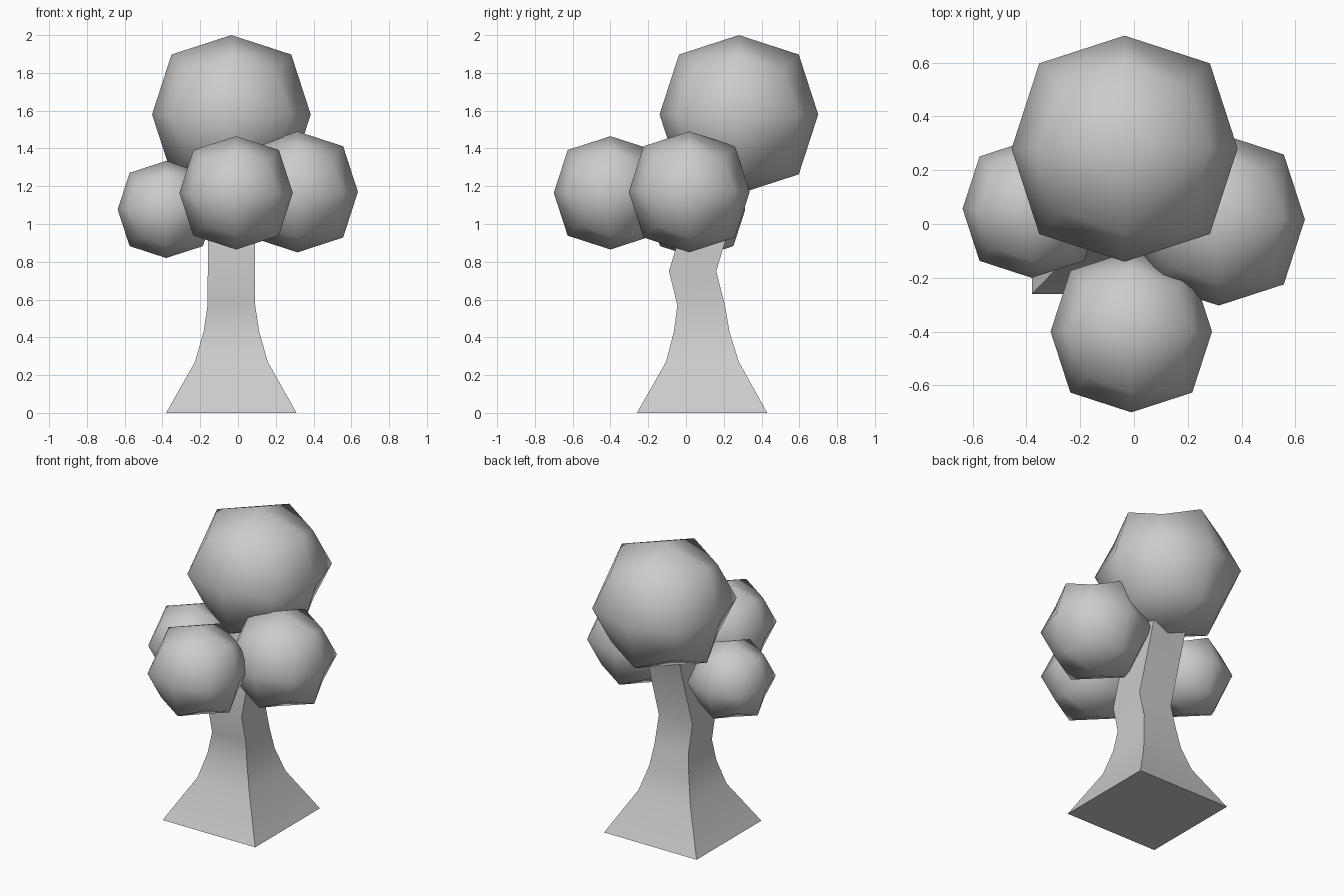
import bpy, bmesh, math

if "Cube" in bpy.data.objects:
    bpy.data.objects.remove(bpy.data.objects["Cube"])


def make_object(name, bm):
    bmesh.ops.recalc_face_normals(bm, faces=bm.faces)
    mesh = bpy.data.meshes.new(name)
    bm.to_mesh(mesh)
    bm.free()
    obj = bpy.data.objects.new(name, mesh)
    bpy.context.collection.objects.link(obj)
    bpy.ops.object.select_all(action='DESELECT')
    obj.select_set(True)
    bpy.context.view_layer.objects.active = obj
    bpy.ops.object.shade_smooth_by_angle(angle=math.radians(50))
    return obj


# Foliage clump: a cube subdivided once and rounded into 24 quads
def foliage(name, centre, radius):
    bm = bmesh.new()
    bmesh.ops.create_cube(bm, size=2)
    bmesh.ops.subdivide_edges(bm, edges=bm.edges[:], cuts=1, use_grid_fill=True)
    pull = {1: 1.0, 2: 0.755, 3: 0.556}   # face centres, edge middles, corners
    for v in bm.verts:
        v.co *= radius * pull[sum(abs(c) > 0.5 for c in v.co)]
    bmesh.ops.translate(bm, verts=bm.verts, vec=centre)
    return make_object(name, bm)


# Trunk: square sections (z, centre y, half width), flared base, leaning top
sections = [(0, 0.085, 0.345), (0.27, 0.087, 0.193), (0.43, 0.083, 0.147),
            (0.57, 0.08, 0.126), (0.75, 0.035, 0.125), (1.3, 0.2, 0.125)]
bm = bmesh.new()
rings = [[bm.verts.new((-0.035 + sx * h, y + sy * h, z))
          for sx, sy in ((-1, -1), (1, -1), (1, 1), (-1, 1))]
         for z, y, h in sections]
for low, high in zip(rings, rings[1:]):
    for i in range(4):
        j = (i + 1) % 4
        bm.faces.new((low[i], low[j], high[j], high[i]))
bm.faces.new(rings[0][::-1])
bm.faces.new(rings[-1])
make_object("trunk", bm)

foliage("foliage_top", (-0.035, 0.28, 1.58), 0.42)
foliage("foliage_front", (-0.01, -0.40, 1.165), 0.30)
foliage("foliage_right", (0.315, 0.017, 1.17), 0.32)
foliage("foliage_left", (-0.38, 0.057, 1.077), 0.257)
